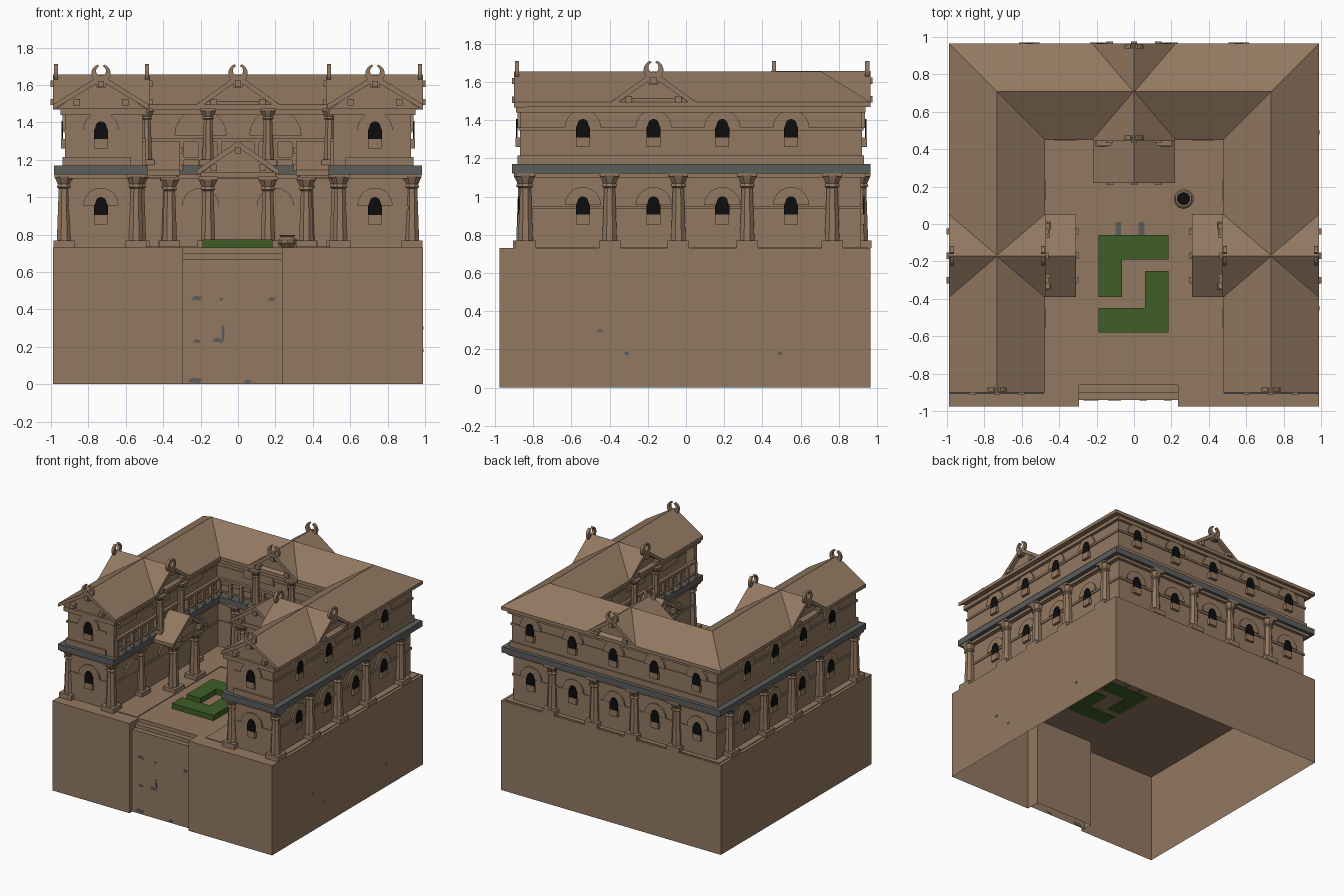
import bpy, bmesh, math
from mathutils import Matrix, Vector

if "Cube" in bpy.data.objects:
    bpy.data.objects.remove(bpy.data.objects["Cube"])

def material(name, r, g, b):
    m = bpy.data.materials.new(name)
    m.diffuse_color = (r, g, b, 1)
    m.use_nodes = True
    m.node_tree.nodes["Principled BSDF"].inputs["Base Color"].default_value = m.diffuse_color
    return m

STONE = material("brown stone", .290, .190, .119)
SLATE = material("grey slate", .105, .110, .105)
HEDGE = material("hedge green", .050, .112, .020)
DARK = material("window black", .004, .004, .004)
I = Matrix.Identity(4)

def place(x, y, deg=0):
    """Local frame whose front (-y) is turned by deg about z."""
    return Matrix.Translation((x, y, 0)) @ Matrix.Rotation(math.radians(deg), 4, 'Z')

def mesh(name, verts, faces, mat, M=I):
    bm = bmesh.new()
    vs = [bm.verts.new(M @ Vector(v)) for v in verts]
    for f in faces:
        bm.faces.new([vs[i] for i in f])
    bmesh.ops.recalc_face_normals(bm, faces=bm.faces)
    me = bpy.data.meshes.new(name)
    bm.to_mesh(me)
    bm.free()
    me.materials.append(mat)
    ob = bpy.data.objects.new(name, me)
    bpy.context.collection.objects.link(ob)
    return ob

def prism(name, pts, d0, d1, mat=STONE, M=I, flat=False, bottom=True):
    """Extrude an outline: in z when flat (pts are x,y), otherwise in y (pts are x,z)."""
    n = len(pts)
    v = [(a, b, d) if flat else (a, d, b) for d in (d0, d1) for a, b in pts]
    f = [(i, (i + 1) % n, n + (i + 1) % n, n + i) for i in range(n)] + [tuple(range(n, 2 * n))]
    if bottom:
        f.append(tuple(range(n)))
    return mesh(name, v, f, mat, M)

def box(name, x0, x1, y0, y1, z0, z1, mat=STONE, M=I, bottom=True):
    return prism(name, [(x0, y0), (x1, y0), (x1, y1), (x0, y1)], z0, z1, mat, M, True, bottom)

def lathe(name, prof, n, mat, M=I):
    v = [(r * math.cos(2 * math.pi * (k + .5) / n), r * math.sin(2 * math.pi * (k + .5) / n), z)
         for r, z in prof for k in range(n)]
    f = [(j * n + k, j * n + (k + 1) % n, (j + 1) * n + (k + 1) % n, (j + 1) * n + k)
         for j in range(len(prof) - 1) for k in range(n)]
    f += [tuple(range(n)), tuple(range(len(v) - n, len(v)))]
    return mesh(name, v, f, mat, M)

def ring(name, ox, front, back, ix, iy, z0, z1, mat=STONE):
    """U-shaped slab open to the front."""
    return prism(name, [(-ox, front), (-ix, front), (-ix, iy), (ix, iy), (ix, front), (ox, front),
                        (ox, back), (-ox, back)], z0, z1, mat, flat=True)

def arc(r, z, a0=0, a1=180, n=10, x=0):
    return [(x + r * math.cos(math.radians(a0 + (a1 - a0) * i / n)),
             z + r * math.sin(math.radians(a0 + (a1 - a0) * i / n))) for i in range(n + 1)]

def window(M, z):
    """Black arched opening on a shallow arched surround with a sill."""
    prism("window_arch", arc(.095, z + .05), -.012, .01, STONE, M)
    prism("window", [(-.037, z), (.037, z), (.037, z + .05)] + arc(.029, z + .067)
          + [(-.037, z + .05)], -.019, -.011, DARK, M)
    box("window_sill", -.036, .036, -.022, .01, z - .05, z, STONE, M)

def column(x, y, z0=.73, z1=1.125, s=1):
    M = place(x, y)
    h = z1 - z0
    box("column_base", -.056 * s, .056 * s, -.056 * s, .056 * s, z0, z0 + .1 * h, STONE, M)
    lathe("column", [(.042 * s, z0 + .08 * h), (.031 * s, z0 + .80 * h), (.043 * s, z0 + .82 * h),
                     (.036 * s, z0 + .86 * h), (.056 * s, z0 + .96 * h)], 8, STONE, M)
    box("column_cap", -.05 * s, .05 * s, -.05 * s, .05 * s, z0 + .95 * h, z1, STONE, M)

def gable(x, y, deg, w, ze, zr, length, horns=True):
    """Pitched roof with open-front pediment, beam ends and a horned finial."""
    M = place(x, y, deg)
    prism("gable_roof", [(-w, ze), (0, zr), (w, ze), (w, ze - .028), (0, zr - .034), (-w, ze - .028)],
          0, length, STONE, M)
    prism("pediment", [(-w + .02, ze - .02), (w - .02, ze - .02), (0, zr - .02)], .03, length - .01, STONE, M)
    for px, pz in ((0, zr - .05), (-.13, ze + .012), (.13, ze + .012)):
        box("beam_end", px - .017, px + .017, -.012, .05, pz - .017, pz + .017, STONE, M)
    if horns:
        z = zr + .005
        prism("horn_finial", arc(.052, z, 70, -250, 20) + arc(.027, z + .014, -250, 70, 20),
              .005, .027, STONE, M)
        box("finial_foot", -.025, .025, .003, .03, zr - .07, zr - .03, STONE, M)

# Plinth: open underneath, with a recessed front and steps
prism("plinth", [(-.99, -.975), (-.295, -.975), (-.295, -.86), (.235, -.86), (.235, -.975), (.99, -.975),
                 (.99, .965), (-.99, .965)], 0, .73, flat=True, bottom=False)
box("lower_step", -.295, .235, -.94, -.86, 0, .67, bottom=False)
box("upper_step", -.295, .235, -.90, -.86, .67, .70, bottom=False)
ring("walkway", .965, -.86, .95, .31, .22, .73, .736)

# Walls, ledge and mouldings
ring("lower_wall", .915, -.86, .915, .53, .50, .73, 1.13)
ring("lower_band", .923, -.868, .923, .522, .492, .935, .952)
ring("lower_cornice", .95, -.885, .94, .50, .47, 1.10, 1.125)
ring("ledge", .985, -.91, .965, .485, .45, 1.122, 1.17, SLATE)
ring("upper_wall", .925, -.87, .92, .58, .56, 1.17, 1.49)
ring("upper_footing", .938, -.883, .933, .575, .555, 1.17, 1.215)
ring("upper_band", .933, -.878, .928, .575, .555, 1.345, 1.362)
ring("upper_cornice", .95, -.89, .94, .49, .46, 1.44, 1.475)
for s in (-1, 1):
    box("end_pier", min(s * .51, s * .6), max(s * .51, s * .6), -.87, -.83, 1.17, 1.45)

# Main roof: U-shaped with hips at the back and valleys in the court
loop = [(-.99, -.86), (-.99, .965), (.99, .965), (.99, -.86),
        (.475, -.86), (.475, .45), (-.475, .45), (-.475, -.86)]
verts = [(x, y, 1.468) for x, y in loop] + [(x, y, 1.495) for x, y in loop]
verts += [(-.7325, -.86, 1.655), (-.7325, .7075, 1.655), (.7325, .7075, 1.655), (.7325, -.86, 1.655)]
faces = [(i, (i + 1) % 8, 8 + (i + 1) % 8, 8 + i) for i in range(8)]
faces += [(8, 9, 17, 16), (9, 10, 18, 17), (10, 11, 19, 18), (12, 13, 18, 19), (13, 14, 17, 18),
          (14, 15, 16, 17), (8, 16, 15), (11, 12, 19), (0, 1, 6, 7), (1, 2, 5, 6), (2, 3, 4, 5)]
mesh("main_roof", verts, faces, STONE)

# Wing-end and cross gables
gable(0, .965, 180, .22, 1.497, 1.657, .26)
gable(0, .445, 0, .22, 1.497, 1.657, .265)
for s in (-1, 1):
    gable(s * .7325, -.90, 0, .2575, 1.495, 1.655, .06)
    gable(s * .99, -.17, s * 90, .22, 1.497, 1.657, .26)
    gable(s * .47, -.17, -s * 90, .22, 1.497, 1.657, .265)

# Porches in the court
for x, y, deg in ((0, .22, 0), (-.31, -.17, 90), (.31, -.17, -90)):
    M = place(x, y, deg)
    depth = .25 if deg == 0 else .19
    gable(x, y, deg, .22, 1.145, 1.30, depth, False)
    box("porch_beam", -.2, .2, .02, depth, 1.105, 1.135, STONE, M)
    for px in (-.16, .16):
        p = M @ Vector((px * (1 if deg == 0 else .85), .055, 0))
        column(p.x, p.y, z1=1.11)
        q = M @ Vector((px * (1 if deg == 0 else .85), depth - .01, 0))
        column(q.x, q.y, 1.17, 1.475, .8)

# Outer and court columns
for s in (-1, 1):
    for y in (-.84, -.40, -.04, .32, .765):
        column(s * .93, y)
    for x in (.18, .56):
        column(s * x, .915)
    column(s * .545, -.85)
    for y in (-.5, .18):
        column(s * .53, y)
    column(s * .37, .50)

# Windows on both storeys, and blind arches in the court
for z, o in ((.905, .915), (1.31, .925)):
    for s in (-1, 1):
        window(place(s * .7325, -.86 if z < 1 else -.87, 0), z)
        for y in (-.54, -.17, .19, .55):
            window(place(s * o, y, s * 90), z)
    for x in (-.75, -.37, 0, .37, .75):
        window(place(x, o, 180), z)
for s in (-1, 1):
    prism("court_arch", arc(.14, 1.33), -.015, .01, STONE, place(s * .2, .56))
    prism("court_arch", arc(.10, .95), -.012, .01, STONE, place(s * .2, .50))
    for y in (-.6, -.17, .25):
        prism("court_arch", arc(.10, .95), -.012, .01, STONE, place(s * .53, y, -s * 90))
        prism("court_arch", arc(.11, 1.33), -.012, .01, STONE, place(s * .58, y, -s * 90))

# Gallery railing around the court
def railing(M, x0, x1):
    box("rail", x0, x1, -.012, .012, 1.295, 1.315, STONE, M)
    box("low_rail", x0, x1, -.008, .008, 1.20, 1.212, STONE, M)
    n = round((x1 - x0) / .1)
    for i in range(n + 1):
        x = x0 + (x1 - x0) * i / n
        box("rail_post", x - .012, x + .012, -.012, .012, 1.17, 1.30, STONE, M)

railing(place(0, .475), -.5, .5)
for s in (-1, 1):
    railing(place(s * .505, 0, 90), -.84, .475)

# Interlocking hedges
prism("hedge_back", [(-.19, -.06), (.185, -.06), (.185, -.19), (-.065, -.19), (-.065, -.39), (-.19, -.39)],
      .725, .773, HEDGE, flat=True)
prism("hedge_front", [(-.19, -.58), (.185, -.58), (.185, -.25), (.06, -.25), (.06, -.45), (-.19, -.45)],
      .725, .773, HEDGE, flat=True)

# Jar with dark mouth
M = place(.265, .135)
lathe("jar", [(.03, .73), (.055, .755), (.055, .77), (.035, .787), (.045, .797)], 10, STONE, M)
lathe("jar_mouth", [(.036, .796), (.036, .799)], 10, DARK, M)

# Worn grey patches on plinth and court floor
for x, z, w, h in ((-.22, .46, .03, .012), (-.09, .455, .012, .008), (.18, .455, .02, .012),
                   (-.22, .23, .022, .01), (-.105, .235, .035, .012), (-.08, .28, .009, .04),
                   (-.23, .02, .04, .014), (.05, .015, .02, .01)):
    prism("worn_patch", [(-w, z - h * .6), (w * .6, z - h), (w, z + h * .7), (-w * .5, z + h)],
          -.003, .002, SLATE, place(x, -.94))
for x in (-.085, .04):
    box("floor_patch", x - .015, x + .015, -.06, .01, .729, .733, SLATE)
for y, z in ((-.45, .30), (-.31, .18), (.49, .18)):
    box("side_patch", .988, .992, y - .012, y + .012, z - .008, z + .008, SLATE)
